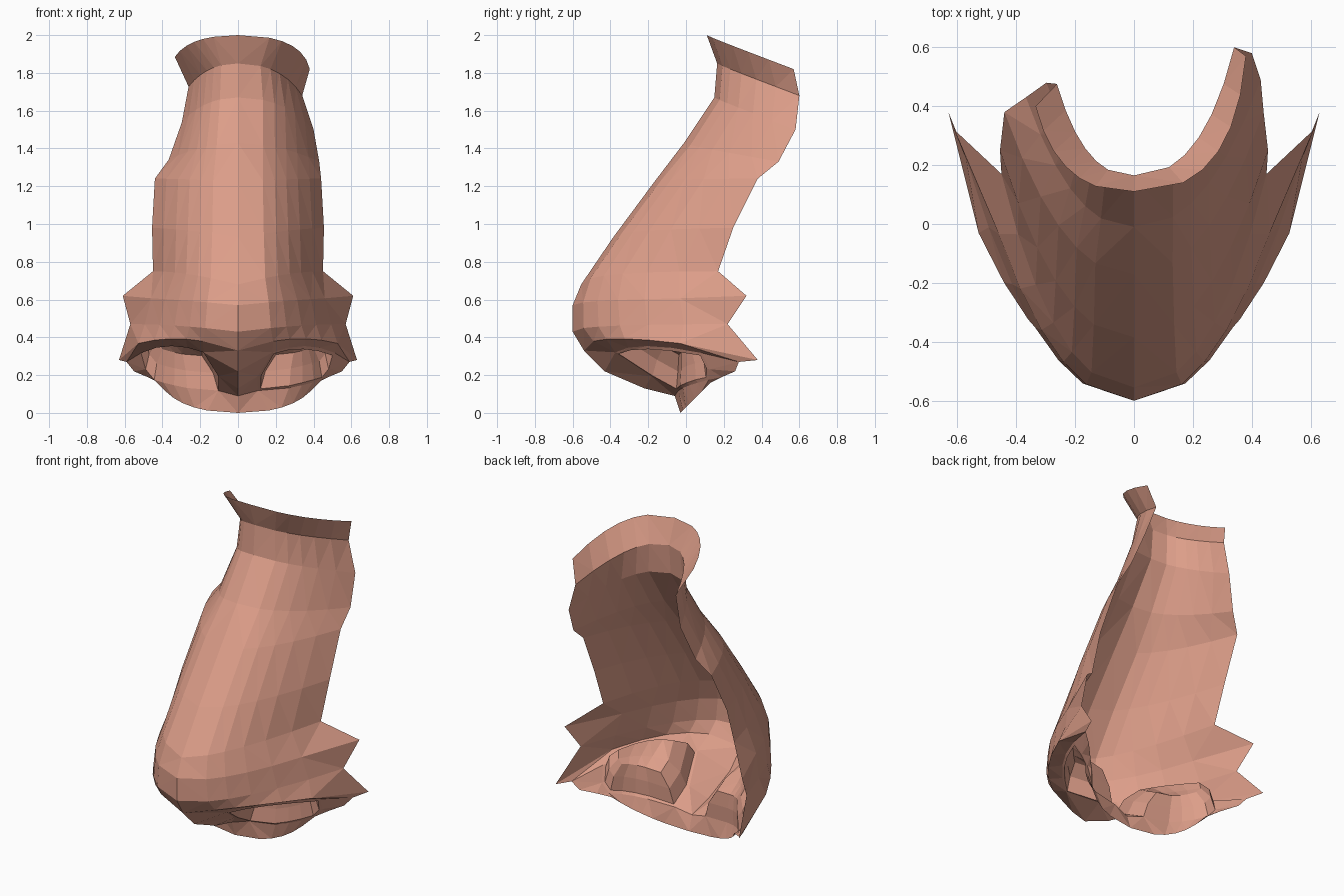
import bpy, bmesh
from mathutils import Vector

if "Cube" in bpy.data.objects:
    bpy.data.objects.remove(bpy.data.objects["Cube"])

# Each cross-section runs from the bridge round to the open back edge:
# (centre y, centre z, bend x, bend z, end x, end y, end z)
SECTIONS = [
    (.11, 2.0, .34, 2.0, .38, .57, 1.82),     # flared top edge
    (.165, 1.85, .23, 1.85, .34, .60, 1.68),  # pinched neck
    (.15, 1.67, .25, 1.67, .40, .58, 1.50),
    (-.01, 1.43, .245, 1.42, .43, .49, 1.33),
    (-.17, 1.22, .24, 1.24, .44, .38, 1.24),
    (-.385, .93, .25, .97, .455, .25, .98),
    (-.555, .68, .27, .75, .45, .17, .75),
    (-.60, .57, .30, .60, .53, .19, .61),
    (-.60, .43, .32, .47, .57, .22, .47),
    (-.54, .33, .34, .45, .61, .17, .34),
    (-.43, .22, .34, .46, .59, .28, .27),     # nostril rim
    (-.22, .13, .36, .27, .55, .26, .22),
    (-.06, .09, .38, .14, .48, .19, .19),
    (-.03, .00, .32, .00, .42, .13, .16),     # base edge
]
WING_POINTS = {7: (.61, .32, .62), 9: (.63, .38, .28)}
# Upper left side is cut shorter and pinched in: (reach, width factor)
LEFT_CUT = [(.80, .95), (.85, .86), (.88, .82), (.94, .9)]
STEPS = [0, .28, .42, .56, .7, .85, 1]
N = len(STEPS) - 1


def section_point(row, t, side):
    cy, cz, bx, bz, ex, ey, ez = row
    bulge = .015 if cz > .3 else 0
    a, b, c = Vector((0, cy, cz)), Vector((bx, cy - bulge, bz)), Vector((ex, ey, ez))
    p = a * (1 - t) ** 2 + b * 2 * t * (1 - t) + c * t * t
    p.x *= side
    return p


bm = bmesh.new()

# Skin: loft the sections, pulling single edge points out into the wings
grid = []
for i, row in enumerate(SECTIONS):
    line = []
    for j in range(-N, N + 1):
        side = -1 if j < 0 else 1
        reach, width = LEFT_CUT[i] if side < 0 and i < len(LEFT_CUT) else (1, 1)
        p = section_point(row, STEPS[abs(j)] * reach, side)
        p.x *= width
        if abs(j) == 1 and i in (11, 12):     # narrow septum
            p.x *= .55
        if abs(j) == N and i in WING_POINTS:
            x, y, z = WING_POINTS[i]
            p = Vector((x * side, y, z))
        line.append(bm.verts.new(p))
    grid.append(line)

nostrils = {-1: [], 1: []}
for i in range(len(SECTIONS) - 1):
    for j in range(2 * N):
        f = bm.faces.new((grid[i][j], grid[i + 1][j],
                          grid[i + 1][j + 1], grid[i][j + 1]))
        seg = j - N if j >= N else N - 1 - j
        if i in (10, 11) and 1 <= seg <= 4:
            nostrils[1 if j >= N else -1].append(f)

# Nostrils: inset a rim, then push a narrowing pocket upwards
for faces in nostrils.values():
    bmesh.ops.inset_region(bm, faces=faces, thickness=.02, use_even_offset=False)
    for lift, shrink in ((.08, .88), (.06, .7)):
        out = bmesh.ops.extrude_face_region(bm, geom=faces)["geom"]
        bmesh.ops.delete(bm, geom=faces, context='FACES_ONLY')
        verts = [g for g in out if isinstance(g, bmesh.types.BMVert)]
        faces = [g for g in out if isinstance(g, bmesh.types.BMFace)]
        mid = sum((v.co for v in verts), Vector()) / len(verts)
        for v in verts:
            v.co = mid + (v.co - mid) * shrink + Vector((0, .01, lift))

# Flat facets
bmesh.ops.triangulate(bm, faces=bm.faces[:])
mesh = bpy.data.meshes.new("nose")
bm.to_mesh(mesh)
bm.free()

skin = bpy.data.materials.new("salmon skin")
skin.diffuse_color = (.72, .34, .25, 1)
skin.use_nodes = True
skin.node_tree.nodes["Principled BSDF"].inputs["Base Color"].default_value = skin.diffuse_color
mesh.materials.append(skin)
nose = bpy.data.objects.new("nose", mesh)
bpy.context.collection.objects.link(nose)
